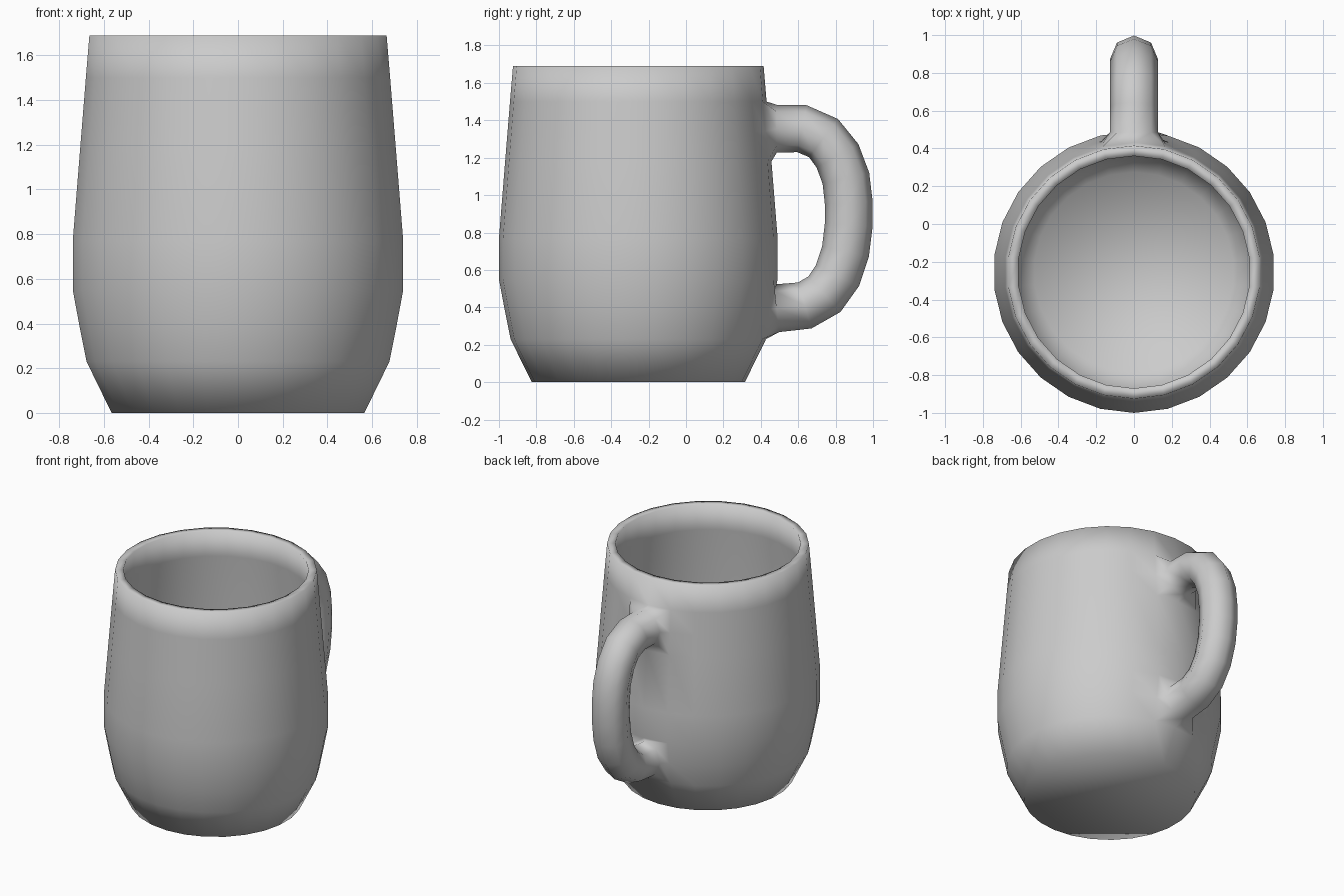
import bpy
import bmesh
from math import sin, cos, pi
from mathutils import Vector

cube = bpy.data.objects.get("Cube")
if cube:
    bpy.data.objects.remove(cube)

SIDES = 26
CENTRE_Y = -0.255
HANDLE_SIDES = 8
HANDLE_RADIUS = 0.128

# Plain grey glaze
glaze = bpy.data.materials.new("grey_glaze")
glaze.use_nodes = True
grey = (0.6, 0.6, 0.6, 1)
glaze.diffuse_color = grey
glaze.node_tree.nodes["Principled BSDF"].inputs["Base Color"].default_value = grey

# Cup wall as (radius, height): up the outside, over the rim, down the inside
outside = [(0.57, 0), (0.683, 0.23), (0.715, 0.39), (0.745, 0.55), (0.745, 0.77),
           (0.712, 1.18), (0.699, 1.34), (0.686, 1.5), (0.67, 1.69)]
inside = [(0.615, 1.69), (0.63, 1.5), (0.69, 0.77), (0.69, 0.55),
          (0.63, 0.25), (0.53, 0.07)]
LOWER_ROW, UPPER_ROW = 2, 6  # rows where the handle joins

bm = bmesh.new()


def cup_ring(radius, z):
    angles = [2 * pi * j / SIDES for j in range(SIDES)]
    return [bm.verts.new((radius * sin(a), CENTRE_Y + radius * cos(a), z)) for a in angles]


def bridge(a, b, skip=()):
    n = len(a)
    for j in range(n):
        if j not in skip:
            k = (j + 1) % n
            bm.faces.new((a[j], a[k], b[k], b[j]))


rings = [cup_ring(r, z) for r, z in outside + inside]
holes = {row + d for row in (LOWER_ROW, UPPER_ROW) for d in (-1, 0)}
for i in range(len(rings) - 1):
    bridge(rings[i], rings[i + 1], (0, SIDES - 1) if i in holes else ())
bm.faces.new(rings[0])
bm.faces.new(rings[-1])


# Handle grows out of the two openings left in the back wall
def opening(row, s):
    steps = [(0, s), (1, s), (1, 0), (1, -s), (0, -s), (-1, -s), (-1, 0), (-1, s)]
    return [rings[row + dz][dx % SIDES] for dx, dz in steps]


path = [Vector((0, y, z)) for y, z in [
    (0.485, 1.355), (0.62, 1.355), (0.735, 1.305), (0.81, 1.21),
    (0.855, 1.09), (0.87, 0.96), (0.87, 0.84), (0.853, 0.70),
    (0.81, 0.57), (0.74, 0.47), (0.635, 0.41), (0.485, 0.395)]]
sections = [opening(UPPER_ROW, 1)]
for i, p in enumerate(path):
    t = (path[min(i + 1, len(path) - 1)] - path[max(i - 1, 0)]).normalized()
    out = Vector((0, -t.z, t.y))
    side = Vector((1, 0, 0))
    angles = [2 * pi * k / HANDLE_SIDES for k in range(HANDLE_SIDES)]
    sections.append([bm.verts.new(p + HANDLE_RADIUS * (out * cos(a) + side * sin(a)))
                     for a in angles])
sections.append(opening(LOWER_ROW, -1))
for a, b in zip(sections, sections[1:]):
    bridge(a, b)

# Smooth shading over the whole mug
bmesh.ops.recalc_face_normals(bm, faces=bm.faces)
for face in bm.faces:
    face.smooth = True

mesh = bpy.data.meshes.new("mug")
bm.to_mesh(mesh)
bm.free()
mesh.materials.append(glaze)
mug = bpy.data.objects.new("mug", mesh)
bpy.context.collection.objects.link(mug)
